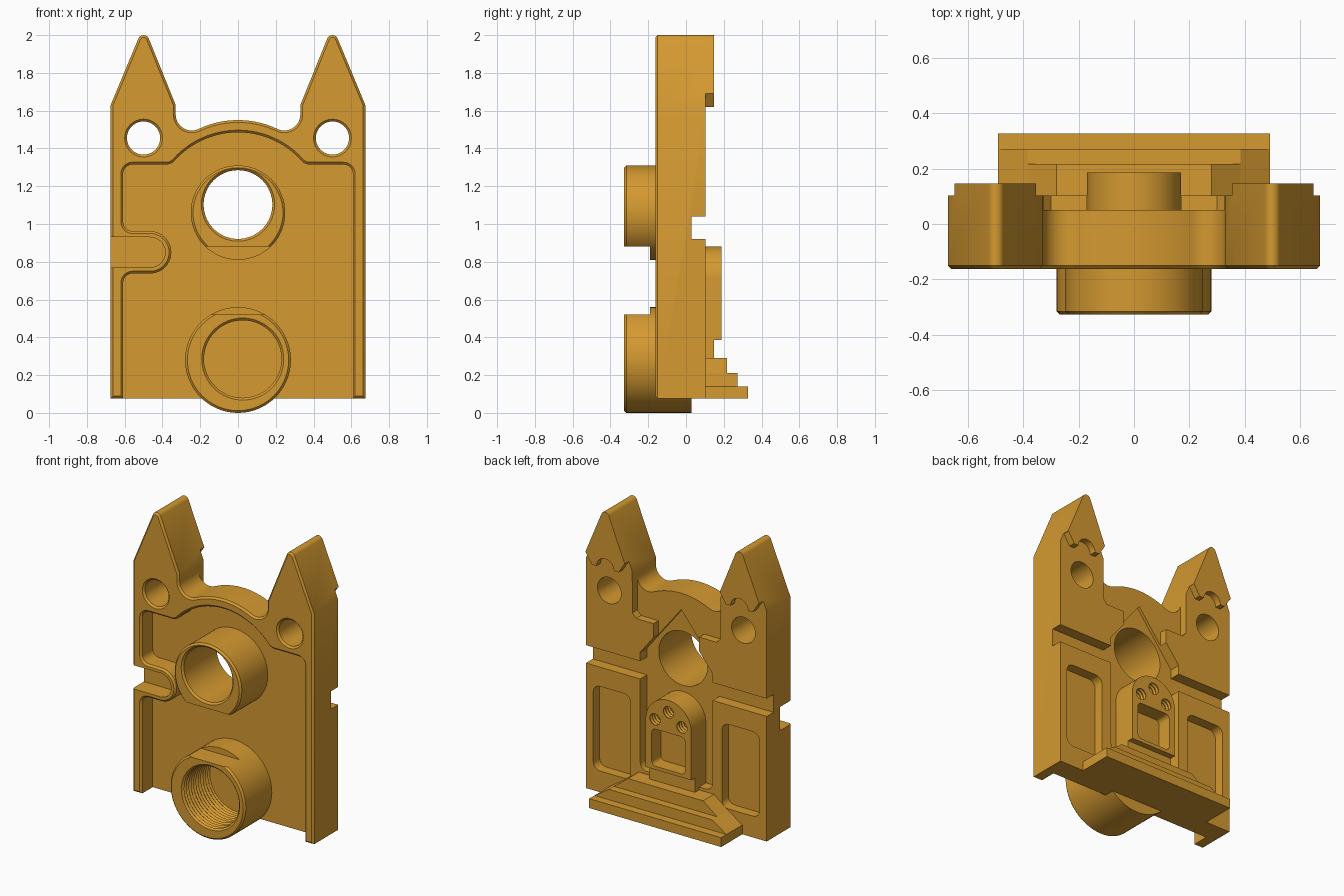
import bpy, bmesh, math

cube = bpy.data.objects.get("Cube")
if cube:
    bpy.data.objects.remove(cube, do_unlink=True)

gold = bpy.data.materials.new("golden_brass")
gold.use_nodes = True
colour = (0.66, 0.32, 0.03, 1)
gold.diffuse_color = colour
gold.node_tree.nodes["Principled BSDF"].inputs["Base Color"].default_value = colour


def arc(cx, cz, r, a0, a1, n=12):
    """Points along an arc, angles in degrees."""
    angles = [math.radians(a0 + (a1 - a0) * i / n) for i in range(n + 1)]
    return [(cx + r * math.cos(a), cz + r * math.sin(a)) for a in angles]


def circle(cx, cz, r, n=64):
    return arc(cx, cz, r, 0, 360, n)[:-1]


def box(x0, x1, z0, z1):
    return [(x0, z0), (x1, z0), (x1, z1), (x0, z1)]


def rounded(x0, x1, z0, z1, r):
    return (arc(x1 - r, z0 + r, r, -90, 0, 6) + arc(x1 - r, z1 - r, r, 0, 90, 6)
            + arc(x0 + r, z1 - r, r, 90, 180, 6) + arc(x0 + r, z0 + r, r, 180, 270, 6))


def mirrored(half):
    """Close a right-hand outline with its mirror image."""
    return half + [(-x, z) for x, z in reversed(half)]


def offset(points, d):
    """Move an outline outward by d with mitred corners."""
    out = []
    for i, (x, z) in enumerate(points):
        px, pz = points[i - 1]
        qx, qz = points[(i + 1) % len(points)]
        l1, l2 = math.hypot(x - px, z - pz), math.hypot(qx - x, qz - z)
        n1 = ((z - pz) / l1, (px - x) / l1)
        n2 = ((qz - z) / l2, (x - qx) / l2)
        k = d / max(0.3, 1 + n1[0] * n2[0] + n1[1] * n2[1])
        out.append((x + k * (n1[0] + n2[0]), z + k * (n1[1] + n2[1])))
    return out


def prism(name, points, rings):
    """Loft an x-z outline through (y, offset) rings, merging joined arc ends."""
    clean = [p for i, p in enumerate(points) if math.dist(p, points[i - 1]) > 0.003]
    bm = bmesh.new()
    loops = [[bm.verts.new((x, y, z)) for x, z in offset(clean, d)] for y, d in rings]
    n = len(clean)
    for a, b in zip(loops, loops[1:]):
        for i in range(n):
            bm.faces.new((a[i], a[(i + 1) % n], b[(i + 1) % n], b[i]))
    bm.faces.new(loops[0])
    bm.faces.new(loops[-1])
    bmesh.ops.recalc_face_normals(bm, faces=bm.faces)
    mesh = bpy.data.meshes.new(name)
    bm.to_mesh(mesh)
    bm.free()
    mesh.materials.append(gold)
    obj = bpy.data.objects.new(name, mesh)
    bpy.context.collection.objects.link(obj)
    return obj


def cut(target, points, rings):
    """Subtract a lofted outline from a part."""
    cutter = prism("cutter", points, rings)
    cutter.hide_render = True
    mod = target.modifiers.new("cut", "BOOLEAN")
    mod.operation, mod.solver, mod.object = "DIFFERENCE", "EXACT", cutter
    bpy.context.view_layer.objects.active = target
    bpy.ops.object.modifier_apply(modifier=mod.name)
    bpy.data.objects.remove(cutter, do_unlink=True)


def thread(y0, y1, pitch, depth):
    """Zigzag rings for a threaded bore."""
    count = round((y1 - y0) / pitch)
    return [(y0 + (y1 - y0) * i / (2 * count), depth * (i % 2)) for i in range(2 * count + 1)]


FRONT, BACK, ROOF, PANEL, FLOOR = -0.162, 0.103, 0.147, -0.04, 0.03
BEVEL = 0.012
BOSS = -0.328
parts = []

# Main plate with two pointed towers and an arched saddle
outline = mirrored([(0.674, 0.077), (0.674, 1.63)] + arc(0.5, 1.97, 0.03, 24, 156, 8)
                   + [(0.33, 1.63)] + arc(0.245, 1.58, 0.085, 0, -115.3)
                   + arc(0, 1.062, 0.488, 64.7, 90))
body = prism("tower_plate", outline, [(FRONT, -BEVEL), (FRONT + BEVEL, 0), (ROOF, 0)])
parts.append(body)

# Lower the back below the scalloped edge of each roof
for side in (-1, 1):
    c = side * 0.5
    scallop = ([(c - 0.3, -0.1), (c + 0.3, -0.1), (c + 0.3, 1.69), (c + 0.145, 1.69),
                (c + 0.10, 1.62)] + arc(c, 1.62, 0.065, 0, 180, 14)
               + [(c - 0.10, 1.62), (c - 0.145, 1.69), (c - 0.3, 1.69)])
    cut(body, scallop, [(BACK, 0), (0.3, 0)])
cut(body, box(-0.25, 0.25, -0.2, 1.75), [(BACK, 0), (0.35, 0)])

# Front recess, leaving a rim with a tongue around the side slot
recess = ([(-0.608, -0.1), (0.608, -0.1)] + arc(0.558, 1.265, 0.05, 0, 90)
          + arc(0.38, 1.375, 0.06, -90, -138.2, 6)
          + arc(0, 1.035, 0.45, 41.8, 138.2, 24)
          + arc(-0.38, 1.375, 0.06, -41.8, -90, 6)
          + arc(-0.558, 1.265, 0.05, 90, 180)
          + arc(-0.558, 1.012, 0.05, 180, 270) + arc(-0.465, 0.85, 0.112, 90, -90, 20)
          + arc(-0.558, 0.688, 0.05, 90, 180))
flare = [(-0.3, BEVEL), (FRONT, BEVEL), (FRONT + BEVEL, 0)]
cut(body, recess, flare + [(PANEL, 0)])
cut(body, [(-0.8, 0.77)] + arc(-0.465, 0.85, 0.08, -90, 90, 20) + [(-0.8, 0.93)],
    [(-0.3, 0), (PANEL, 0)])

# Tower holes
for side in (-1, 1):
    cut(body, circle(side * 0.5, 1.455, 0.088, 40), flare + [(0.3, 0)])

# Back cuts: saddle relief, gabled niche, cross groove and tower windows
relief = mirrored([(0.17, 1.2), (0.17, 1.32), (0.30, 1.32), (0.328, 1.35), (0.328, 1.8)])
cut(body, relief, [(0.05, 0), (0.3, 0)])
niche = mirrored(arc(0.22, 0.36, 0.05, -90, 0, 6) + [(0.27, 1.10), (0, 1.44)])
cut(body, niche, [(FLOOR, 0), (0.3, 0)])
cut(body, box(-0.8, 0.8, 0.92, 1.04), [(FLOOR, 0), (0.3, 0)])
for side in (-1, 1):
    x0, x1 = sorted((side * 0.34, side * 0.62))
    cut(body, rounded(x0, x1, 0.22, 0.79, 0.05), [(0.035, 0), (0.3, 0)])

# Upper boss with a flat underside and a hole through everything
boss_rings = [(BOSS, -BEVEL), (BOSS + BEVEL, 0), (0.028, 0)]
upper = prism("upper_boss", circle(0, 1.06, 0.25), boss_rings)
cut(upper, box(-0.4, 0.4, 0.6, 0.88), [(-0.5, 0), (-0.19, 0)])
hole = circle(0, 1.103, 0.182)
cut(upper, hole, [(-0.5, BEVEL), (BOSS, BEVEL), (BOSS + BEVEL, 0), (0.5, 0)])
cut(body, hole, [(-0.5, 0), (0.5, 0)])
parts.append(upper)

# Lower boss with a flat top and a threaded blind bore
lower = prism("lower_boss", circle(0, 0.28, 0.28), boss_rings)
cut(lower, box(-0.4, 0.4, 0.52, 0.8), [(-0.5, 0), (-0.19, 0)])
cut(lower, circle(0.025, 0.285, 0.205),
    [(-0.5, 0.012), (BOSS, 0.012)] + thread(BOSS + BEVEL, -0.012, 0.025, 0.01))
parts.append(lower)

# Stairs with sloping ends
steps = [(0.492, 0.077, 0.492, 0.14, 0.328), (0.492, 0.14, 0.385, 0.21, 0.272),
         (0.385, 0.21, 0.28, 0.29, 0.218)]
for i, (w0, z0, w1, z1, y) in enumerate(steps):
    parts.append(prism("step_%d" % (i + 1), [(-w0, z0), (w0, z0), (w1, z1), (-w1, z1)],
                       [(0.0, 0), (y, 0)]))

# Arched door block with a panel and three threaded lamp holes
door = prism("door", [(-0.17, 0.28), (0.17, 0.28)] + arc(0, 0.71, 0.17, 0, 180, 32),
             [(0.0, 0), (0.187, 0)])
cut(door, box(-0.3, 0.3, 0.2, 0.387), [(0.147, 0), (0.4, 0)])
cut(door, rounded(-0.125, 0.125, 0.41, 0.66, 0.03), [(0.09, 0), (0.4, 0)])
for x, z in ((-0.1, 0.725), (0, 0.80), (0.1, 0.725)):
    cut(door, circle(x, z, 0.038, 24), thread(0.09, 0.187, 0.024, 0.007) + [(0.3, 0)])
parts.append(door)

# Smooth curved walls, keep edges sharp
bpy.ops.object.select_all(action="DESELECT")
for part in parts:
    part.select_set(True)
bpy.context.view_layer.objects.active = body
bpy.ops.object.shade_smooth_by_angle(angle=math.radians(25))
